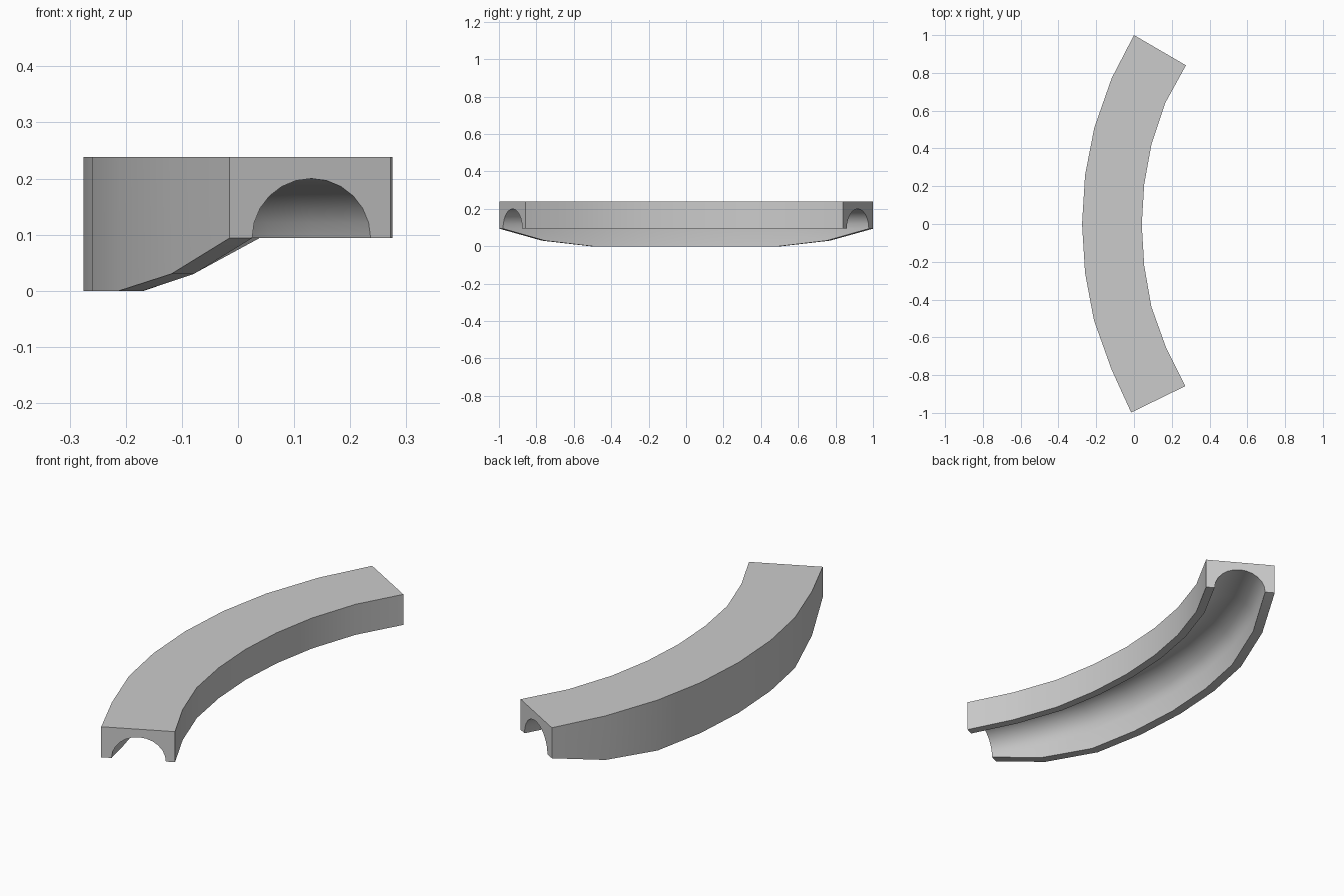
import bpy, bmesh, math

if "Cube" in bpy.data.objects:
    bpy.data.objects.remove(bpy.data.objects["Cube"])

# Curved coping: outer and inner plan points plus outer lip height per station
TOP, LIP, ARCH = 0.238, 0.094, 0.106
outer = [(-0.015, -0.998), (-0.119, -0.77), (-0.212, -0.51), (-0.259, -0.26), (-0.275, 0),
         (-0.259, 0.26), (-0.21, 0.51), (-0.119, 0.77), (0, 1)]
inner = [(0.272, -0.858), (0.17, -0.655), (0.092, -0.438), (0.054, -0.22), (0.041, -0.003),
         (0.054, 0.21), (0.092, 0.42), (0.165, 0.64), (0.275, 0.84)]
lips = [LIP, 0.03, 0, 0, 0, 0, 0, 0.03, LIP]


def section(lip):
    """Cross-section as (fraction across, height), with an arched channel below."""
    pts = [(0, TOP), (1, TOP), (1, LIP)]
    for i in range(13):
        a = math.pi * i / 12
        pts.append((0.508 + 0.368 * math.cos(a), LIP + ARCH * math.sin(a)))
    return pts + [(0.14, lip), (0, lip)]


bm = bmesh.new()
rings = []
for (ox, oy), (ix, iy), lip in zip(outer, inner, lips):
    rings.append([bm.verts.new((ox + (ix - ox) * t, oy + (iy - oy) * t, z))
                  for t, z in section(lip)])

# Skin between stations and end caps
n = len(rings[0])
for a, b in zip(rings, rings[1:]):
    for i in range(n):
        j = (i + 1) % n
        bm.faces.new((a[i], a[j], b[j], b[i]))
bm.faces.new(rings[0])
bm.faces.new(rings[-1][::-1])
bmesh.ops.remove_doubles(bm, verts=bm.verts[:], dist=0.0005)
bmesh.ops.recalc_face_normals(bm, faces=bm.faces[:])

mesh = bpy.data.meshes.new("curved_channel_block")
bm.to_mesh(mesh)
bm.free()
block = bpy.data.objects.new("curved_channel_block", mesh)
bpy.context.collection.objects.link(block)
bpy.context.view_layer.objects.active = block
block.select_set(True)
bpy.ops.object.shade_smooth_by_angle(angle=math.radians(30))
